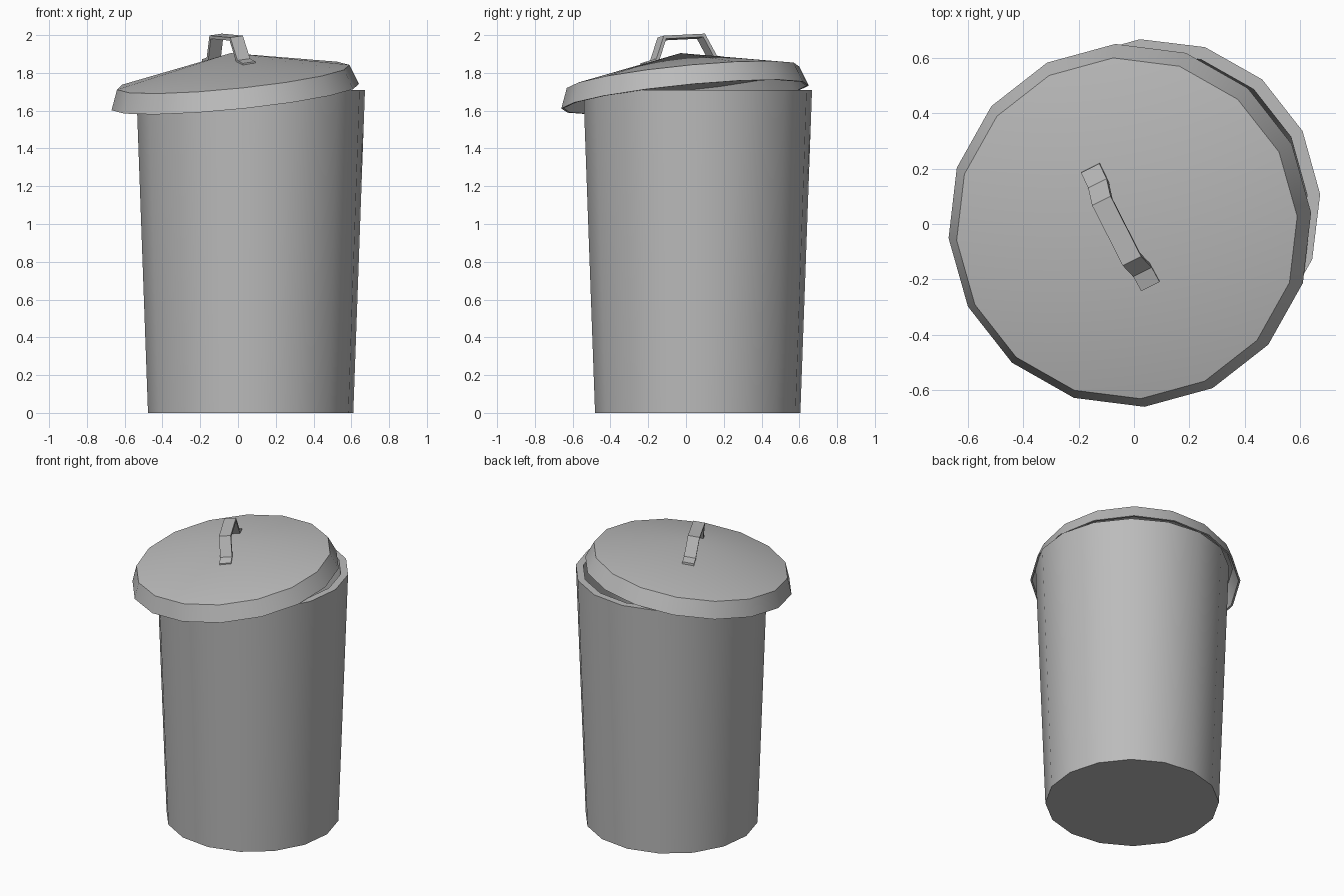
import bpy, bmesh, math
from mathutils import Matrix, Vector

cube = bpy.data.objects.get("Cube")
if cube:
    bpy.data.objects.remove(cube, do_unlink=True)

SIDES = 16
TWIST = math.radians(4.3)

metal = bpy.data.materials.new("grey metal")
metal.use_nodes = True
grey = (0.5, 0.5, 0.5, 1)
metal.diffuse_color = grey
metal.node_tree.nodes["Principled BSDF"].inputs["Base Color"].default_value = grey


def finish(name, bm, matrix):
    bmesh.ops.recalc_face_normals(bm, faces=bm.faces)
    mesh = bpy.data.meshes.new(name)
    bm.to_mesh(mesh)
    bm.free()
    obj = bpy.data.objects.new(name, mesh)
    bpy.context.collection.objects.link(obj)
    obj.matrix_world = matrix
    mesh.materials.append(metal)
    bpy.ops.object.select_all(action="DESELECT")
    obj.select_set(True)
    bpy.context.view_layer.objects.active = obj
    bpy.ops.object.shade_smooth_by_angle(angle=math.radians(30))
    return obj


def lathe(name, profile, matrix):
    """Spin a closed (radius, height) profile that starts and ends on the axis."""
    bm = bmesh.new()
    rings = []
    for r, z in profile:
        if r == 0:
            rings.append([bm.verts.new((0, 0, z))] * SIDES)
        else:
            angles = [TWIST + math.tau * i / SIDES for i in range(SIDES)]
            rings.append([bm.verts.new((r * math.cos(a), r * math.sin(a), z)) for a in angles])
    for low, high in zip(rings, rings[1:]):
        for i in range(SIDES):
            j = (i + 1) % SIDES
            corners = dict.fromkeys((low[i], low[j], high[j], high[i]))
            bm.faces.new(list(corners))
    return finish(name, bm, matrix)


# Tapered bin with a thick open rim
lathe("bin_body",
      [(0, 0), (0.545, 0), (0.607, 1.71), (0.56, 1.71), (0.50, 0.04), (0, 0.04)],
      Matrix.Translation((0.067, 0.062, 0)))

# Conical lid resting crookedly on the rim
tilt = Vector((0, 0, 1)).rotation_difference(Vector((-0.1, -0.1, 1))).to_matrix().to_4x4()
lid_frame = Matrix.Translation((-0.015, -0.005, 1.672)) @ tilt
lathe("lid",
      [(0, 0.235), (0.62, 0.106), (0.66, 0), (0.648, 0), (0.61, 0.095), (0, 0.222)],
      lid_frame)

# Bent strap handle: half profile mirrored, then given width
WIDTH = 0.075
outer = [(0.24, 0.196), (0.18, 0.209), (0.122, 0.329)]
inner = [(0.24, 0.182), (0.165, 0.195), (0.110, 0.312)]
outline = outer + [(-x, z) for x, z in reversed(outer)]
outline += [(-x, z) for x, z in inner] + list(reversed(inner))
bm = bmesh.new()
sides = [[bm.verts.new((x, y, z)) for x, z in outline] for y in (-WIDTH / 2, WIDTH / 2)]
count = len(outline)
half = count // 2
for i in range(count):
    j = (i + 1) % count
    bm.faces.new((sides[0][i], sides[0][j], sides[1][j], sides[1][i]))
for side in sides:
    for i in range(half - 1):
        bm.faces.new((side[i], side[i + 1], side[count - 2 - i], side[count - 1 - i]))
finish("lid_handle", bm,
       lid_frame @ Matrix.Rotation(math.radians(-63.2), 4, "Z") @ Matrix.Translation((-0.018, -0.008, 0)))
